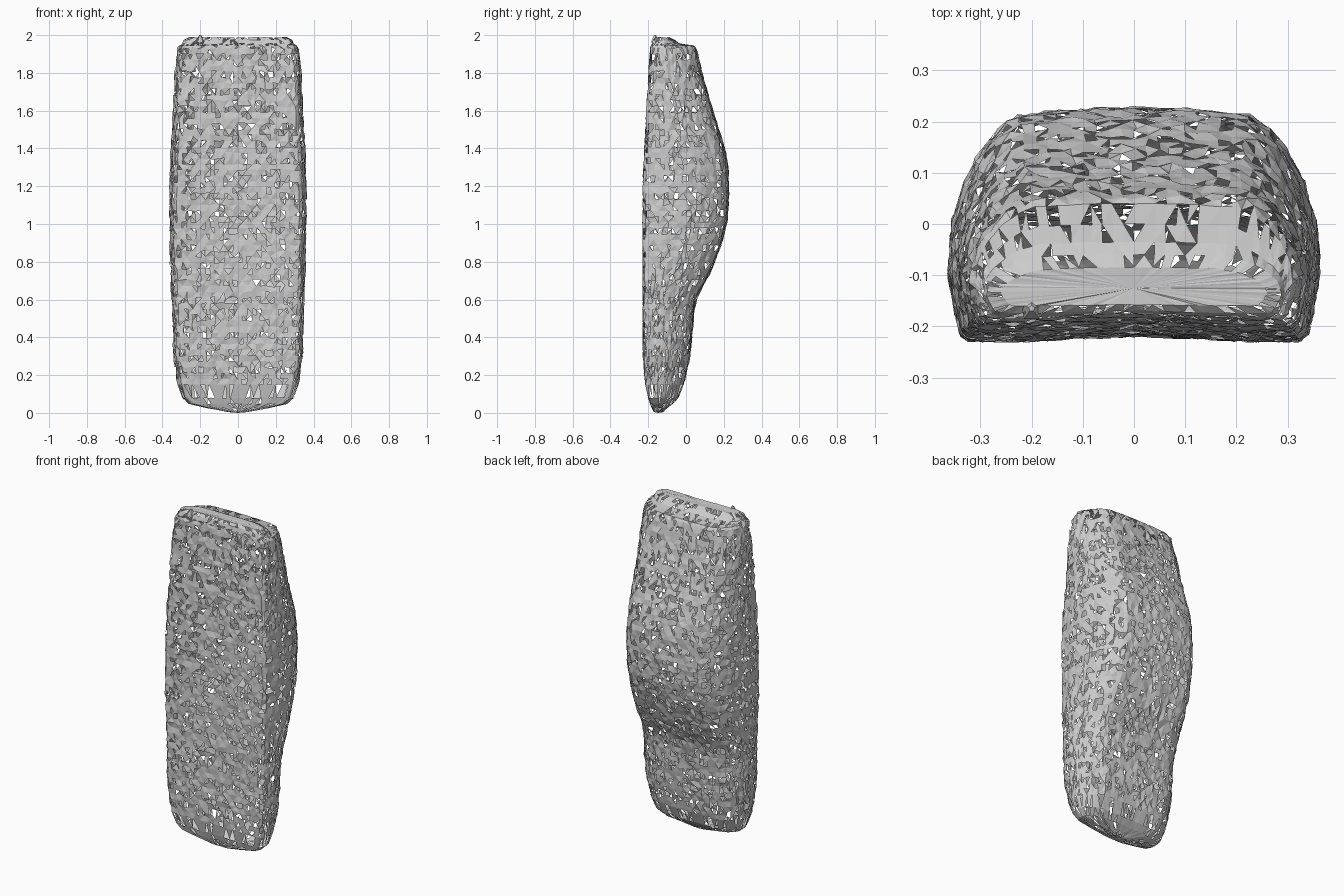
import bpy, bmesh, math, random
from mathutils import Vector

random.seed(4)
cube = bpy.data.objects.get("Cube")
if cube:
    bpy.data.objects.remove(cube, do_unlink=True)

# Single colour
grey = bpy.data.materials.new("light grey")
grey.use_nodes = True
grey.diffuse_color = (0.6, 0.6, 0.6, 1)
bsdf = grey.node_tree.nodes["Principled BSDF"]
bsdf.inputs["Base Color"].default_value = grey.diffuse_color
bsdf.inputs["Roughness"].default_value = 0.8

# Half cross-section: share of half width, share of depth (front to back)
HALF = [(0, 0.035), (0.35, 0.02), (0.6, 0), (0.93, 0), (0.96, 0.1), (1, 0.3),
        (0.985, 0.5), (0.93, 0.655), (0.835, 0.81), (0.75, 0.9),
        (0.64, 0.97), (0.3, 0.995), (0, 1)]

# Height, half width, front y, back y
STATIONS = [(0.005, 0.05, -0.17, -0.12), (0.025, 0.16, -0.18, -0.1),
            (0.048, 0.26, -0.19, -0.07), (0.08, 0.295, -0.2, -0.04),
            (0.15, 0.32, -0.215, -0.012),
            (0.3, 0.342, -0.226, 0.02), (0.56, 0.348, -0.227, 0.045),
            (0.62, 0.351, -0.227, 0.062), (0.75, 0.357, -0.227, 0.13),
            (0.9, 0.36, -0.227, 0.19), (1.02, 0.361, -0.227, 0.219),
            (1.15, 0.361, -0.227, 0.226), (1.3, 0.359, -0.224, 0.222),
            (1.4, 0.354, -0.218, 0.205), (1.6, 0.343, -0.207, 0.14),
            (1.8, 0.335, -0.195, 0.085), (1.93, 0.318, -0.187, 0.053)]

# Stepped rim at the top
RIM = [(1.945, 0.31, -0.184, 0.04), (1.95, 0.3, -0.182, 0.0),
       (1.956, 0.295, -0.18, -0.035), (1.975, 0.288, -0.174, -0.06),
       (1.988, 0.26, -0.16, -0.085)]


def resample(points, count):
    """Evenly spaced points along a closed loop."""
    loop = [Vector(p) for p in points]
    pairs = list(zip(loop, loop[1:] + loop[:1]))
    # Weight by the typical width and depth so that spacing is even
    lengths = [math.hypot((b.x - a.x) * 0.36, (b.y - a.y) * 0.45) for a, b in pairs]
    total, out = sum(lengths), []
    for i in range(count):
        d = total * i / count
        for (a, b), length in zip(pairs, lengths):
            if d <= length:
                out.append(a.lerp(b, d / length))
                break
            d -= length
    return out


def station_at(z):
    for a, b in zip(STATIONS, STATIONS[1:]):
        if z <= b[0]:
            f = (z - a[0]) / (b[0] - a[0])
            return tuple(p + (q - p) * f for p, q in zip(a, b))
    return STATIONS[-1]


section = resample(HALF + [(-u, t) for u, t in HALF[-2:0:-1]], 84)
BOTTOM = STATIONS[:5]
ROWS = 58
body = [station_at(0.15 + 1.78 * i / ROWS) for i in range(1, ROWS + 1)]
levels = BOTTOM + body + RIM

# Crumpled woven shell lofted through the sections
bm = bmesh.new()
rings = []
for r, (z, w, front, back) in enumerate(levels):
    loose = 0.005 if len(BOTTOM) <= r < len(levels) - len(RIM) else 0.001
    ring = []
    for p in section:
        offset = Vector([random.uniform(-loose, loose) for axis in range(3)])
        ring.append(bm.verts.new(Vector((p.x * w, front + p.y * (back - front), z)) + offset))
    rings.append(ring)

# Triangular gaps gather along every third row
gaps = []
n = len(section)
for r, (low, high) in enumerate(zip(rings, rings[1:])):
    open_share = 0.3 if r % 3 == 0 else 0.13
    for i in range(n):
        j = (i + 1) % n
        if (i + r) % 2:
            tris = [(low[i], low[j], high[j]), (low[i], high[j], high[i])]
        else:
            tris = [(low[i], low[j], high[i]), (low[j], high[j], high[i])]
        for tri in tris:
            face = bm.faces.new(tri)
            if random.random() < open_share:
                gaps.append(face)

# Closed ends
for ring, z in ((rings[0], 0), (rings[-1], 1.986)):
    middle = sum((v.co for v in ring), Vector()) / n
    hub = bm.verts.new((middle.x, middle.y, z))
    for i in range(n):
        bm.faces.new((ring[i], ring[(i + 1) % n], hub))
bmesh.ops.recalc_face_normals(bm, faces=bm.faces[:])
bmesh.ops.delete(bm, geom=gaps, context='FACES')

mesh = bpy.data.meshes.new("woven_shell")
bm.to_mesh(mesh)
bm.free()
mesh.materials.append(grey)
shell = bpy.data.objects.new("woven_shell", mesh)
bpy.context.collection.objects.link(shell)

# Small raised tuft on the front top edge
bpy.ops.mesh.primitive_cone_add(vertices=5, radius1=0.025, radius2=0.006, depth=0.04,
                                location=(-0.2, -0.165, 1.98))
tuft = bpy.context.object
tuft.name = "top_tuft"
tuft.data.materials.append(grey)
